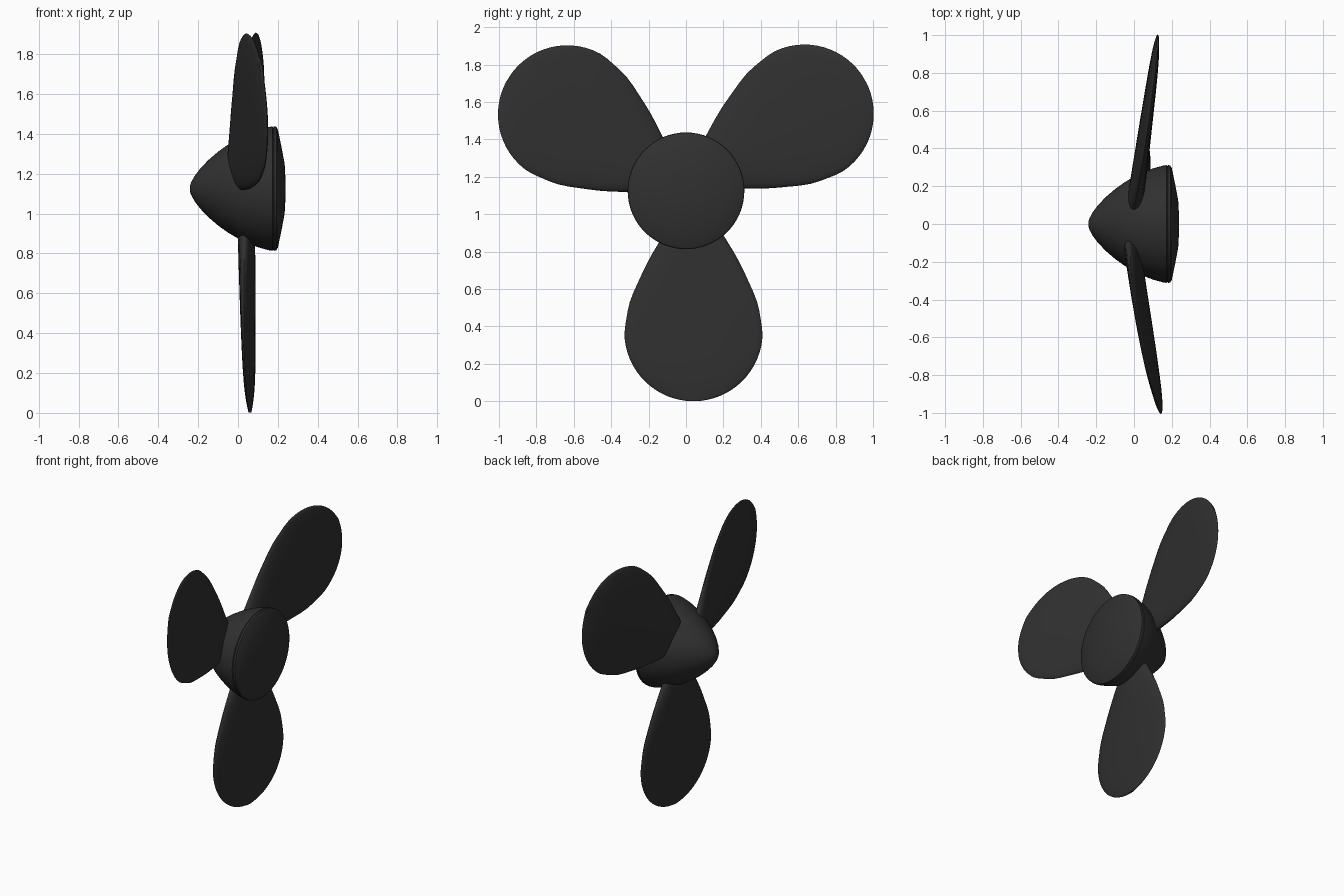
import bpy, bmesh, math

if "Cube" in bpy.data.objects:
    bpy.data.objects.remove(bpy.data.objects["Cube"])

CZ = 1.125          # height of the shaft axis (runs along x)
N_HUB, N_SEC, N_LEN = 64, 32, 28

mat = bpy.data.materials.new("charcoal_black")
mat.diffuse_color = (0.03, 0.03, 0.03, 1)
mat.use_nodes = True
mat.node_tree.nodes["Principled BSDF"].inputs["Base Color"].default_value = mat.diffuse_color


def loft(name, rings, angle):
    """Skin closed rings of points and cap both ends."""
    bm = bmesh.new()
    vr = [[bm.verts.new(p) for p in ring] for ring in rings]
    n = len(vr[0])
    for a, b in zip(vr, vr[1:]):
        for i in range(n):
            bm.faces.new((a[i], a[(i + 1) % n], b[(i + 1) % n], b[i]))
    bm.faces.new(vr[0])
    bm.faces.new(vr[-1])
    bmesh.ops.remove_doubles(bm, verts=bm.verts, dist=0.0002)
    bmesh.ops.recalc_face_normals(bm, faces=bm.faces)
    me = bpy.data.meshes.new(name)
    bm.to_mesh(me)
    bm.free()
    me.materials.append(mat)
    ob = bpy.data.objects.new(name, me)
    bpy.context.collection.objects.link(ob)
    bpy.ops.object.select_all(action='DESELECT')
    ob.select_set(True)
    bpy.context.view_layer.objects.active = ob
    bpy.ops.object.shade_smooth_by_angle(angle=math.radians(angle))
    return ob


def interp(pts, x):
    """Smooth (Catmull-Rom style) lookup in a list of (x, value)."""
    for i in range(len(pts) - 1):
        (x0, y0), (x1, y1) = pts[i], pts[i + 1]
        if x <= x1:
            def slope(k):
                p, q = pts[max(k - 1, 0)], pts[min(k + 1, len(pts) - 1)]
                return (q[1] - p[1]) / (q[0] - p[0])
            h, t = x1 - x0, (x - x0) / (x1 - x0)
            return ((2*t**3 - 3*t**2 + 1) * y0 + (t**3 - 2*t**2 + t) * h * slope(i)
                    + (3*t**2 - 2*t**3) * y1 + (t**3 - t**2) * h * slope(i + 1))
    return pts[-1][1]


# hub: pointed nose at -x, slightly domed back plate with a thin seam
profile = [(-0.242, 0.012), (-0.235, 0.032), (-0.218, 0.063), (-0.19, 0.1), (-0.15, 0.142),
           (-0.10, 0.185), (-0.05, 0.221), (0.0, 0.25), (0.05, 0.275), (0.10, 0.294),
           (0.15, 0.308), (0.172, 0.312), (0.176, 0.306), (0.180, 0.312), (0.192, 0.31),
           (0.2, 0.296), (0.218, 0.21), (0.234, 0.125), (0.238, 0.05)]
loft("hub", [[(x, r * math.cos(k * math.tau / N_HUB), CZ + r * math.sin(k * math.tau / N_HUB))
              for k in range(N_HUB)] for x, r in profile], 30)

# blades: teardrop outline with a lens section, each on its own tilted plane
WIDTH = [(0.1, 0.075), (0.245, 0.165), (0.36, 0.234), (0.475, 0.29), (0.6, 0.342), (0.755, 0.37)]
THICK = [(0.1, 0.045), (0.4, 0.039), (0.75, 0.029), (1.0, 0.02), (1.125, 0.006)]


def half_width(r):
    if r <= 0.755:
        return interp(WIDTH, r)
    return 0.37 * math.sqrt(max(0.0, 1 - ((r - 0.755) / 0.37) ** 2))


def blade(name, deg, shift, a, b, c):
    ca, sa = math.cos(math.radians(deg)), math.sin(math.radians(deg))
    rings = []
    for i in range(N_LEN + 1):
        r = 0.1 + 1.024 * math.sin(i / N_LEN * math.pi / 2)
        w, t = half_width(r), interp(THICK, r)
        ring = []
        for k in range(N_SEC):
            th = k * math.tau / N_SEC
            s = shift + w * math.cos(th)
            y, z = r * ca - s * sa, r * sa + s * ca
            ring.append((a + b * y + c * z + t * math.sin(th), y, CZ + z))
        rings.append(ring)
    loft(name, rings, 50)


blade("blade_right", 30, 0.04, -0.012, 0.126, 0.028)
blade("blade_left", 147.3, 0.0, -0.03, -0.20, -0.07)
blade("blade_bottom", 270, 0.04, 0.035, 0.06, -0.02)
